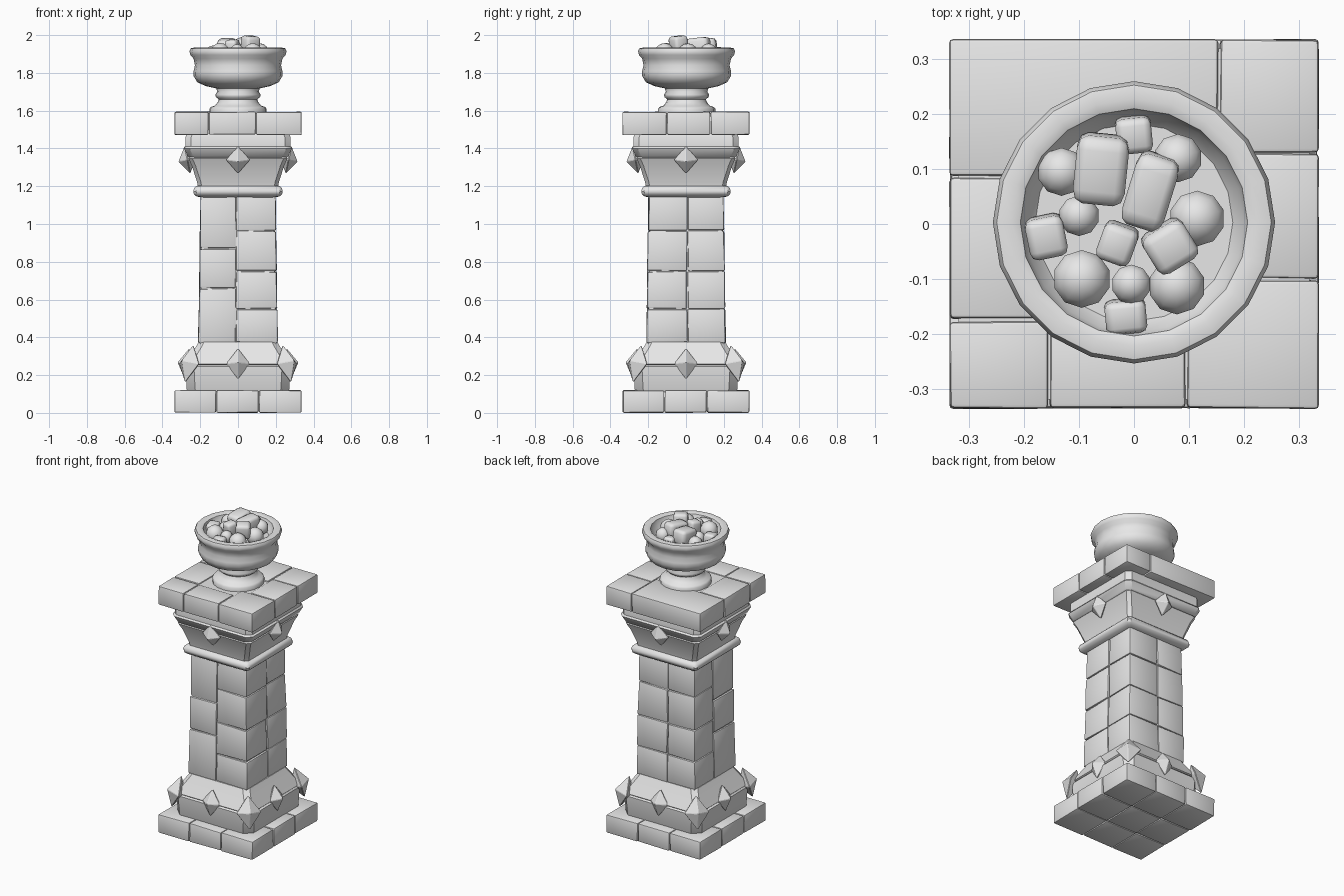
import bpy, bmesh, math, random
from mathutils import Matrix, Vector

random.seed(4)
if "Cube" in bpy.data.objects:
    bpy.data.objects.remove(bpy.data.objects["Cube"])

stone = bpy.data.materials.new("grey_stone")
stone.use_nodes = True
stone.diffuse_color = (0.8, 0.8, 0.8, 1)
stone.node_tree.nodes["Principled BSDF"].inputs["Base Color"].default_value = (0.8, 0.8, 0.8, 1)


def finish(bm, name, angle=40):
    bmesh.ops.recalc_face_normals(bm, faces=bm.faces)
    mesh = bpy.data.meshes.new(name)
    bm.to_mesh(mesh)
    bm.free()
    mesh.materials.append(stone)
    obj = bpy.data.objects.new(name, mesh)
    bpy.context.collection.objects.link(obj)
    bpy.ops.object.select_all(action='DESELECT')
    obj.select_set(True)
    bpy.context.view_layer.objects.active = obj
    bpy.ops.object.shade_smooth_by_angle(angle=math.radians(angle))
    return obj


def block(name, x, y, z, gap=0.002, bevel=0.007, wear=0.002, taper=None):
    """Worn stone block spanning the given x, y and z ranges."""
    bm = bmesh.new()
    bmesh.ops.create_cube(bm, size=1)
    for v in bm.verts:
        for i, (lo, hi) in enumerate((x, y, z)):
            v.co[i] = lo + gap if v.co[i] < 0 else hi - gap
            v.co[i] += random.uniform(-wear, wear)
        if taper:
            s = taper(v.co.z)
            v.co.x *= s
            v.co.y *= s
    if bevel:
        bmesh.ops.bevel(bm, geom=bm.edges[:], offset=bevel, segments=2,
                        profile=0.5, affect='EDGES')
    return finish(bm, name)


def square_loft(name, rings, cut):
    """Stack of square rings (half width, height) with cut corners."""
    bm = bmesh.new()
    loops = []
    for half, z in rings:
        loop = []
        for k in range(4):
            turn = Matrix.Rotation(k * math.pi / 2, 3, 'Z')
            for p in ((half, -half + cut), (half, half - cut)):
                loop.append(bm.verts.new(turn @ Vector((p[0], p[1], z))))
        loops.append(loop)
    for a, b in zip(loops, loops[1:]):
        for i in range(8):
            j = (i + 1) % 8
            bm.faces.new((a[i], a[j], b[j], b[i]))
    bm.faces.new(loops[0])
    bm.faces.new(loops[-1])
    return finish(bm, name, 35)


def diamond(name, angle, dist, z, w, h, d, tilt):
    """Pointed stud facing outward at the given angle."""
    bm = bmesh.new()
    tips = [bm.verts.new(p) for p in ((0, w, 0), (0, 0, h), (0, -w, 0), (0, 0, -h))]
    front, back = bm.verts.new((d, 0, 0)), bm.verts.new((-d, 0, 0))
    for i in range(4):
        bm.faces.new((tips[i], tips[(i + 1) % 4], front))
        bm.faces.new((tips[(i + 1) % 4], tips[i], back))
    bmesh.ops.bevel(bm, geom=bm.edges[:], offset=0.003, segments=1, affect='EDGES')
    bm.transform(Matrix.Rotation(angle, 4, 'Z') @ Matrix.Translation((dist, 0, z))
                 @ Matrix.Rotation(tilt, 4, 'Y'))
    return finish(bm, name, 20)


# Bottom slab: three by three paving blocks around a core
W = 0.337
cuts = (-W, -0.115, 0.11, W)
for i in range(3):
    for j in range(3):
        block("base_block", cuts[i:i + 2], cuts[j:j + 2], (0, 0.122))
block("base_core", (-0.32, 0.32), (-0.32, 0.32), (0.01, 0.112), 0, 0, 0)

# Plinth: upright course and sloping course
square_loft("plinth_lower", [(0.265, 0.11), (0.272, 0.125), (0.278, 0.245), (0.27, 0.254)], 0.045)
square_loft("plinth_upper", [(0.268, 0.252), (0.276, 0.26), (0.22, 0.355), (0.21, 0.374), (0.19, 0.376)], 0.03)


# Shaft: four stacks of blocks, narrowing upward
def shaft_taper(z):
    return 1 - 0.06 * (z - 0.37) / 0.78


even = (0.37, 0.55, 0.75, 0.965, 1.16)
offset = (0.37, 0.66, 0.87, 1.16)
S, mid = 0.212, 0.008
for x, y, levels in (((-S, -0.012), (-S, mid), offset), ((-0.012, S), (-S, mid), even),
                     ((-S, -0.012), (mid, S), even), ((-0.012, S), (mid, S), even)):
    for lo, hi in zip(levels, levels[1:]):
        block("shaft_block", x, y, (lo, hi), 0.002, 0.007, 0.003, shaft_taper)
block("shaft_core", (-0.2, 0.2), (-0.2, 0.2), (0.36, 1.17), 0, 0, 0, shaft_taper)

# Collar and flared capital
square_loft("collar", [(0.19, 1.14), (0.22, 1.146), (0.233, 1.158), (0.237, 1.173),
                       (0.232, 1.19), (0.22, 1.201), (0.19, 1.206)], 0.015)
square_loft("capital_lower", [(0.212, 1.195), (0.216, 1.22), (0.245, 1.31), (0.262, 1.347), (0.255, 1.355)], 0.02)
square_loft("capital_upper", [(0.255, 1.35), (0.266, 1.358), (0.286, 1.40), (0.278, 1.41),
                              (0.278, 1.46), (0.27, 1.48)], 0.03)

# Studs: face and corner studs below, face studs above
for k in range(4):
    a = k * math.pi / 2
    diamond("plinth_face_stud", a, 0.27, 0.26, 0.065, 0.085, 0.052, -0.15)
    diamond("plinth_corner_stud", a + math.pi / 4, 0.365, 0.26, 0.075, 0.105, 0.06, -0.3)
    diamond("capital_face_stud", a, 0.268, 1.34, 0.066, 0.077, 0.05, 0.2)

# Top slab: irregular paving blocks around a core
L, M = -0.155, 0.155
for x, y in (((-W, M), (0.085, W)), ((-W, L), (-0.175, 0.085)), ((-W, L), (-W, -0.175)),
             ((L, 0.095), (-W, -0.175)), ((0.095, W), (-W, -0.1)),
             ((M, W), (-0.1, 0.13)), ((M, W), (0.13, W))):
    block("top_block", x, y, (1.47, 1.595))
block("top_core", (-0.32, 0.32), (-0.32, 0.32), (1.48, 1.587), 0, 0, 0)

# Bowl: one turned profile, from foot over the rim to the inner floor
profile = [(0, 1.585), (0.152, 1.585), (0.152, 1.61), (0.143, 1.62), (0.122, 1.627),
           (0.108, 1.645), (0.102, 1.66), (0.117, 1.672), (0.12, 1.685), (0.11, 1.70),
           (0.115, 1.718), (0.17, 1.73), (0.215, 1.75), (0.236, 1.785), (0.235, 1.81),
           (0.228, 1.84), (0.235, 1.875), (0.252, 1.895), (0.257, 1.915), (0.25, 1.93),
           (0.225, 1.935), (0.207, 1.928), (0.2, 1.9), (0.18, 1.875), (0, 1.875)]
bm = bmesh.new()
pts = [bm.verts.new((r, 0, z)) for r, z in profile]
edges = [bm.edges.new(p) for p in zip(pts, pts[1:])]
bmesh.ops.spin(bm, geom=pts + edges, cent=(0, 0, 0), axis=(0, 0, 1),
               angle=math.tau, steps=20, use_duplicate=False)
bmesh.ops.remove_doubles(bm, verts=bm.verts, dist=0.0005)
bmesh.ops.translate(bm, verts=bm.verts, vec=(0, 0.003, 0))
finish(bm, "bowl", 50)

# Round coals: x, y, height, radius
for x, y, z, r in ((-0.132, 0.095, 1.9, 0.045), (0.08, 0.12, 1.91, 0.045), (0.115, 0.01, 1.905, 0.052),
                   (-0.095, -0.1, 1.905, 0.054), (0.078, -0.113, 1.905, 0.053),
                   (-0.1, 0.015, 1.9, 0.038), (-0.005, -0.11, 1.915, 0.037)):
    bm = bmesh.new()
    bmesh.ops.create_uvsphere(bm, u_segments=10, v_segments=7, radius=r)
    bmesh.ops.translate(bm, verts=bm.verts, vec=(x, y, z))
    finish(bm, "round_coal", 60)

# Chunky coals: position, size and turn
for pos, size, turn in (((-0.06, 0.1, 1.935), (0.095, 0.125, 0.09), -0.1),
                        ((0.03, 0.06, 1.94), (0.08, 0.135, 0.09), -0.3),
                        ((0, 0.163, 1.9), (0.065, 0.065, 0.07), 0.1),
                        ((-0.16, -0.023, 1.895), (0.07, 0.075, 0.07), 0.2),
                        ((0.065, -0.04, 1.95), (0.085, 0.08, 0.09), 0.55),
                        ((-0.03, -0.035, 1.935), (0.065, 0.07, 0.08), -0.35),
                        ((-0.015, -0.168, 1.895), (0.075, 0.06, 0.07), 0.1)):
    bm = bmesh.new()
    bmesh.ops.create_cube(bm, size=1)
    bmesh.ops.bevel(bm, geom=bm.edges[:], offset=0.2, segments=2, profile=0.5, affect='EDGES')
    bm.transform(Matrix.Translation(pos) @ Matrix.Rotation(turn, 4, 'Z')
                 @ Matrix.Rotation(0.12, 4, 'X') @ Matrix.Diagonal((*size, 1)))
    finish(bm, "chunky_coal", 50)
